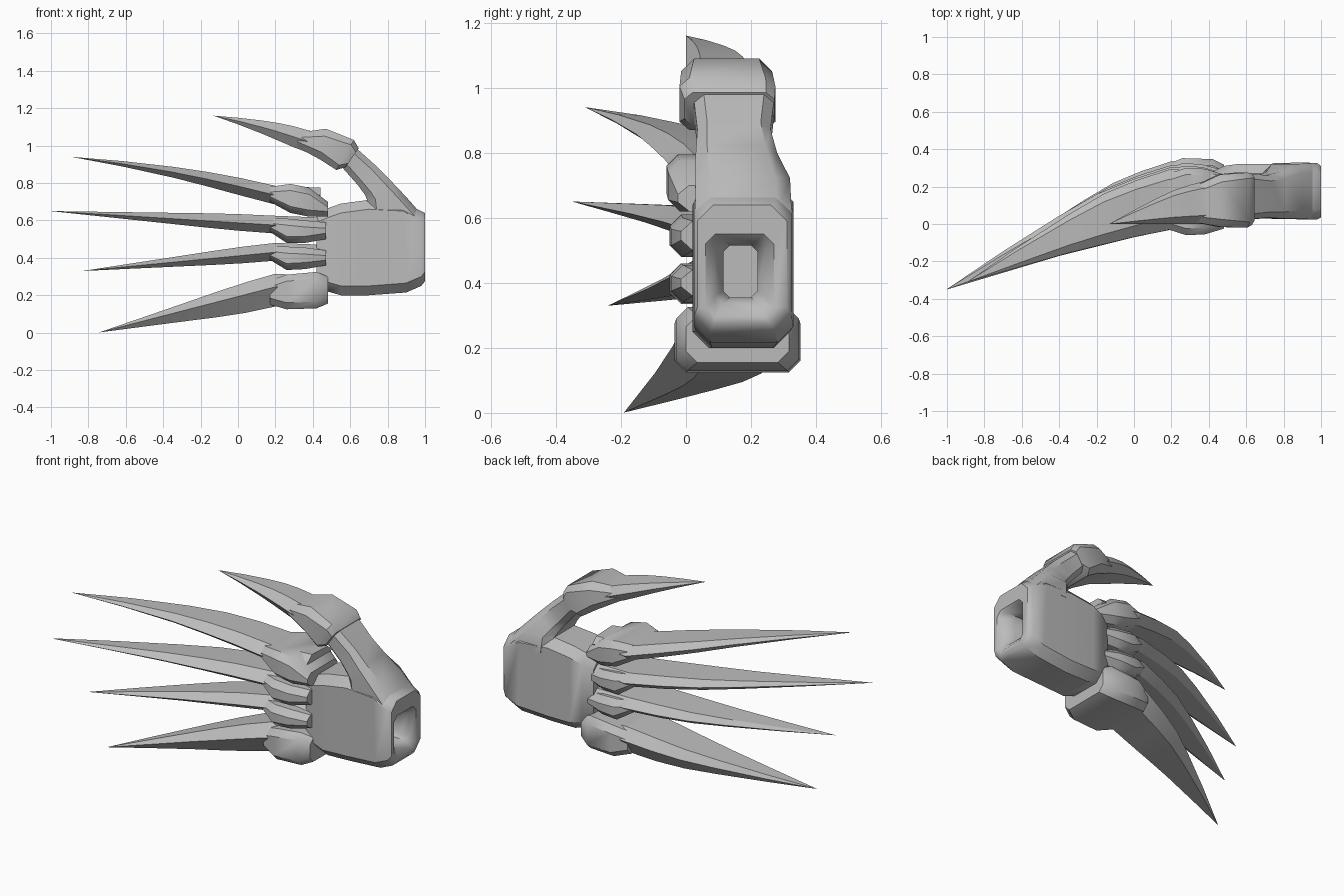
import bpy, bmesh
from math import pi, sin
from mathutils import Vector

cube = bpy.data.objects.get("Cube")
if cube:
    bpy.data.objects.remove(cube)

metal = bpy.data.materials.new("plain_grey")
metal.use_nodes = True
GREY = (0.5, 0.5, 0.5, 1)
metal.diffuse_color = GREY
metal.node_tree.nodes["Principled BSDF"].inputs["Base Color"].default_value = GREY


def loft(name, rings, angle):
    """Skin a row of equal rings, cap both ends and shade smooth by angle."""
    bm = bmesh.new()
    loops = [[bm.verts.new(p) for p in ring] for ring in rings]
    n = len(loops[0])
    for a, b in zip(loops, loops[1:]):
        for i in range(n):
            j = (i + 1) % n
            bm.faces.new((a[i], a[j], b[j], b[i]))
    bm.faces.new(loops[0])
    bm.faces.new(loops[-1][::-1])
    bmesh.ops.recalc_face_normals(bm, faces=bm.faces)
    mesh = bpy.data.meshes.new(name)
    bm.to_mesh(mesh)
    bm.free()
    mesh.materials.append(metal)
    obj = bpy.data.objects.new(name, mesh)
    bpy.context.collection.objects.link(obj)
    bpy.ops.object.select_all(action="DESELECT")
    obj.select_set(True)
    bpy.context.view_layer.objects.active = obj
    bpy.ops.object.shade_smooth_by_angle(angle=angle)


def octagon(low, high, y0, y1, cut):
    """Chamfered box section between two (x, z) points and two depths."""
    a, b = Vector((low[0], 0, low[1])), Vector((high[0], 0, high[1]))
    t = min(cut / (b - a).length, 0.35)
    c = min(cut, 0.35 * (y1 - y0))
    spots = [(y0, t), (y0, 1 - t), (y0 + c, 1), (y1 - c, 1),
             (y1, 1 - t), (y1, t), (y1 - c, 0), (y0 + c, 0)]
    return [a.lerp(b, f) + Vector((0, y, 0)) for y, f in spots]


def block(name, sections):
    loft(name, [octagon(*s) for s in sections], 0.7)


def upright(x, z0, z1, y0, y1, cut):
    return (x, z0), (x, z1), y0, y1, cut


def mix(a, b, t):
    return a + (b - a) * t


def claw(name, root, base, tip, bow=0):
    """Blade with a flat six-sided section, ridged along the front and back."""
    x0, low, mid, high, front, back = base
    tx, ty, tz = tip

    def section(x, z, y0, y1, w):
        up, down = (high - mid) * w, (low - mid) * w
        spots = [(0, 0), (.2, up), (.84, up * .85), (1, 0), (.84, down * .85), (.2, down)]
        return [(x, mix(y0, y1, f), z + dz) for f, dz in spots]

    rings = [section(root, mid, front + .06, back - .03, .8)]
    # along the blade: fraction, front curve, back curve, thickness
    for t, f, b, w in [(0, 0, 0, 1), (.17, .13, .1, .93), (.33, .28, .22, .78),
                       (.5, .44, .4, .58), (.75, .72, .69, .29), (1, 1, 1, .004)]:
        x, z = mix(x0, tx, t), mix(mid, tz, t) + bow * sin(pi * t)
        rings.append(section(x, z, mix(front, ty, f), mix(back, ty + .002, b), w))
    loft(name, rings, 0.3)


# Palm, turning inward at the wrist to form the hollow cuff
block("palm", [
    upright(.42, .26, .64, .05, .28, .05),
    upright(.48, .22, .665, .03, .31, .05),
    upright(.55, .20, .69, .02, .32, .05),
    upright(.70, .20, .71, .03, .32, .05),
    ((.90, .215), (.88, .70), .025, .33, .05),
    ((.98, .25), (.98, .65), .025, .325, .05),
    upright(1.0, .275, .64, .035, .31, .05),
    upright(1.0, .295, .55, .06, .27, .03),
    upright(.97, .335, .53, .09, .245, .025),
    upright(.92, .355, .515, .115, .22, .02),
    upright(.60, .355, .515, .115, .22, .02),
])

# Thumb strut rising flush from the cuff
block("thumb_strut", [
    ((.70, .62), (.992, .62), .03, .325, .045),
    ((.69, .71), (.90, .725), .028, .32, .045),
    ((.68, .735), (.81, .82), .03, .28, .035),
    ((.64, .79), (.735, .895), .035, .26, .03),
    ((.56, .88), (.64, .98), .025, .27, .03),
])

# Thumb knuckle
block("thumb_knuckle", [
    ((.575, .885), (.645, .985), -.005, .272, .025),
    ((.525, .87), (.62, 1.03), -.02, .275, .03),
    ((.44, .925), (.47, 1.09), -.015, .265, .04),
    ((.31, .995), (.33, 1.07), .01, .2, .03),
])

# Finger knuckles: four (x, low, high) stations, and depth front and back
knuckles = {
    "index": ([(.17, .70, .78), (.28, .64, .795), (.38, .62, .775), (.48, .62, .70)], -.06, .30),
    "middle": ([(.17, .54, .61), (.26, .48, .61), (.36, .48, .60), (.47, .50, .59)], -.05, .31),
    "ring": ([(.17, .39, .46), (.26, .335, .46), (.36, .34, .455), (.47, .36, .44)], -.05, .325),
    "little": ([(.17, .15, .28), (.26, .125, .31), (.42, .13, .325), (.48, .155, .30)], -.035, .352),
}
for finger, (stations, y0, y1) in knuckles.items():
    inset = (.035, 0, .005, .035)
    block(finger + "_knuckle",
          [upright(x, a, b, y0 + d, y1 - d, .035) for (x, a, b), d in zip(stations, inset)])

# Long blades: root x, (x, low, mid, high, front, back), tip
claw("index_claw", .44, (.2, .685, .735, .785, -.03, .295), (-.89, -.31, .94), .02)
claw("middle_claw", .46, (.2, .53, .575, .625, -.03, .305), (-1, -.35, .65))
claw("ring_claw", .46, (.2, .385, .43, .48, -.03, .315), (-.83, -.24, .33))
claw("little_claw", .44, (.2, .14, .245, .315, -.02, .335), (-.74, -.19, .002))
claw("thumb_claw", .5, (.38, .96, 1.02, 1.08, .0, .23), (-.13, .0, 1.16), .01)
